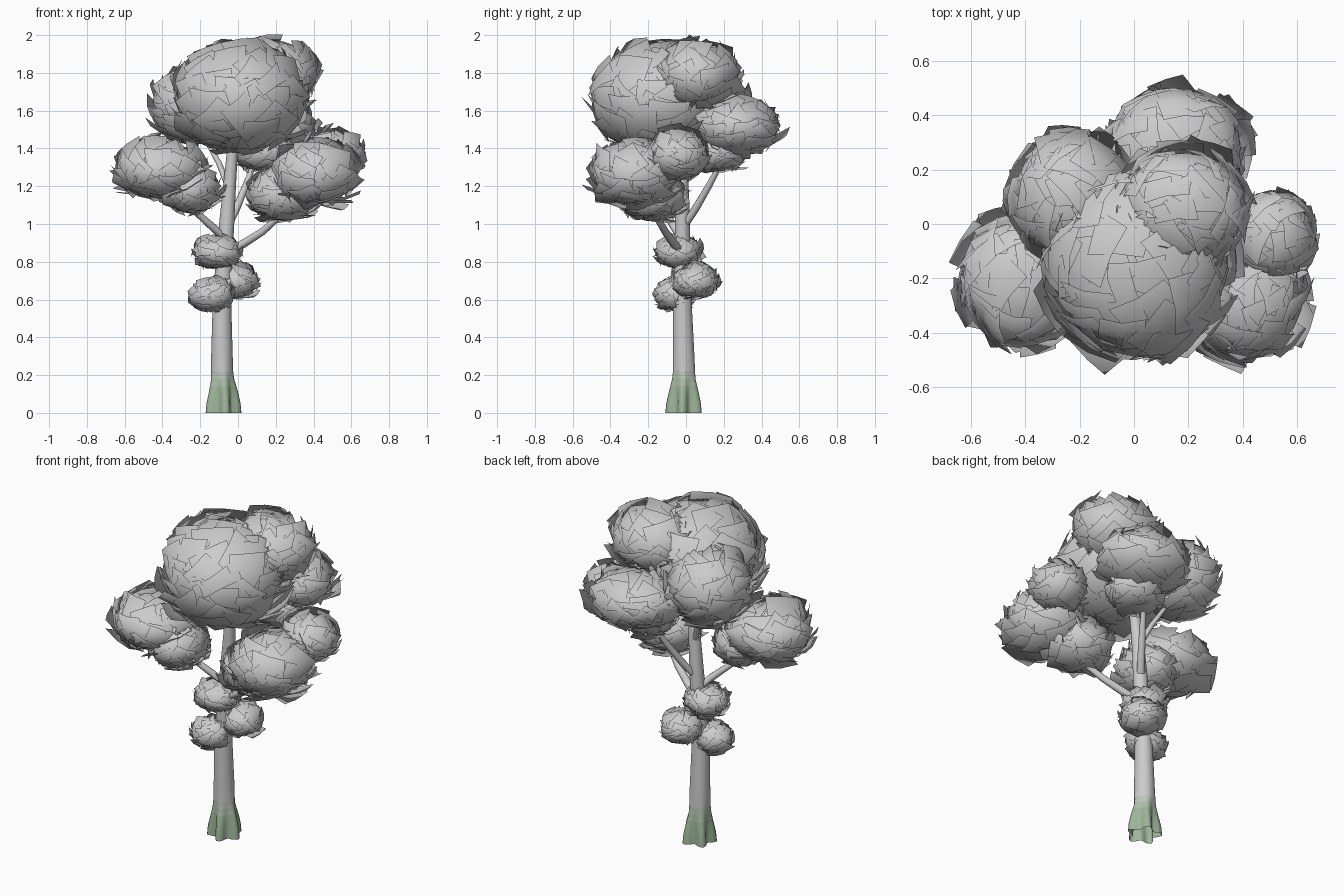
import bpy, math, random
from mathutils import Vector, Matrix

if "Cube" in bpy.data.objects:
    bpy.data.objects.remove(bpy.data.objects["Cube"])

random.seed(7)


def make_object(name, verts, faces):
    me = bpy.data.meshes.new(name)
    me.from_pydata(verts, [], faces)
    me.update()
    for p in me.polygons:
        p.use_smooth = True
    ob = bpy.data.objects.new(name, me)
    bpy.context.collection.objects.link(ob)
    return ob


def material(name, color):
    m = bpy.data.materials.new(name)
    m.diffuse_color = color
    m.use_nodes = True
    m.node_tree.nodes["Principled BSDF"].inputs["Base Color"].default_value = m.diffuse_color
    return m


def tube(name, rings, sides, lobes=5):
    """Loft of (x, y, z, radius, root lobe depth) rings along a bent path."""
    verts, faces = [], []
    pts = [Vector(r[:3]) for r in rings]
    for i, (x, y, z, r, lobe) in enumerate(rings):
        d = pts[min(i + 1, len(pts) - 1)] - pts[max(i - 1, 0)]
        q = Vector((0, 0, 1)).rotation_difference(d) if i else Matrix.Identity(3)
        for k in range(sides):
            a = 2 * math.pi * k / sides
            rr = r * (1 + lobe * (math.cos(lobes * a + 0.6) - 0.5))
            verts.append(pts[i] + q @ Vector((rr * math.cos(a), rr * math.sin(a), 0)))
    for i in range(len(rings) - 1):
        for k in range(sides):
            a, b = i * sides + k, i * sides + (k + 1) % sides
            faces.append((a, b, b + sides, a + sides))
    return make_object(name, verts, faces)


def leaf_clump(name, center, radii, size, cover=3.9):
    """Boxy ellipsoid shell of overlapping, slightly bent leaf cards."""
    c, rad = Vector(center), Vector(radii)
    mean = sum(radii) / 3
    n = int(cover * 4 * math.pi * mean ** 2 / size ** 2)
    verts, faces, normals = [], [], []
    for i in range(n):
        # Even spiral spread with jitter, pushed out to a fuller shape
        z = 1 - 2 * (i + 0.5) / n
        a = i * 2.39996 + random.uniform(-0.2, 0.2)
        s = math.sqrt(1 - z * z)
        u = Vector((s * math.cos(a), s * math.sin(a), z))
        u *= (s ** 2.5 + abs(z) ** 2.5) ** (-1 / 2.5)
        nor = Vector((u.x / rad.x, u.y / rad.y, u.z / rad.z)).normalized()
        pos = c + u * rad * random.uniform(0.84, 0.95)
        # Card frame: tangent to the shell, top edge tipped outward
        side = Vector((0, 0, 1)).cross(nor)
        side = side.normalized() if side.length > 0.05 else Vector((1, 0, 0))
        side = Matrix.Rotation(random.uniform(-0.9, 0.9), 3, nor) @ side
        tilt = Matrix.Rotation(random.uniform(-0.15, 0.6), 3, side)
        cn = tilt @ nor
        up = cn.cross(side)
        w, h = size * random.uniform(0.42, 0.62), size * random.uniform(0.42, 0.62)
        skew = random.uniform(-0.25, 0.25)
        base = len(verts)
        for v in (-1, 0, 1):
            for t in (-1, 0, 1):
                p = (pos + side * (w * t + skew * h * v) + up * h * v
                     - cn * size * 0.08 * (t * t + v * v))
                verts.append(p)
                e = p - c
                normals.append(Vector((e.x / rad.x ** 2, e.y / rad.y ** 2, e.z / rad.z ** 2)).normalized())
        for v in range(2):
            for t in range(2):
                b = base + v * 3 + t
                faces.append((b, b + 1, b + 4, b + 3))
    ob = make_object(name, verts, faces)
    # Rounded shading across the whole clump
    ob.data.normals_split_custom_set_from_vertices(normals)
    return ob


# Trunk with flared, lobed roots
trunk = tube("trunk", [
    (-0.08, -0.01, 0.00, 0.091, 0.24), (-0.08, -0.01, 0.05, 0.087, 0.23),
    (-0.08, -0.01, 0.10, 0.078, 0.18), (-0.082, -0.01, 0.14, 0.070, 0.12),
    (-0.084, -0.01, 0.18, 0.062, 0.06), (-0.085, -0.01, 0.22, 0.059, 0.02),
    (-0.085, -0.012, 0.30, 0.057, 0), (-0.085, -0.018, 0.55, 0.050, 0),
    (-0.075, -0.02, 0.80, 0.044, 0), (-0.06, -0.018, 1.00, 0.040, 0),
    (-0.045, -0.02, 1.20, 0.034, 0), (-0.03, -0.03, 1.38, 0.029, 0),
    (-0.01, -0.06, 1.60, 0.016, 0)], 30)
# Mossy green fading up into grey bark
green, grey = Vector((0.34, 0.47, 0.32)), Vector((0.65, 0.65, 0.65))
for i in range(5):
    trunk.data.materials.append(material(f"bark_{i}", (*green.lerp(grey, i / 4), 1)))
for p in trunk.data.polygons:
    p.material_index = max(0, min(4, int((p.center.z - 0.09) / 0.04)))

# Branches
branches = {
    "right_branch": [(-0.07, -0.02, 0.84, .026), (0.02, -0.06, 0.89, .023),
                     (0.13, -0.11, 0.96, .020), (0.24, -0.17, 1.06, .016), (0.36, -0.22, 1.22, .009)],
    "left_branch": [(-0.07, -0.02, 0.92, .024), (-0.13, -0.06, 0.98, .021),
                    (-0.22, -0.11, 1.06, .017), (-0.36, -0.18, 1.20, .009)],
    "back_branch": [(-0.06, -0.015, 0.98, .024), (-0.01, 0.05, 1.08, .021),
                    (0.04, 0.12, 1.20, .018), (0.12, 0.24, 1.42, .009)],
    "back_left_branch": [(-0.045, -0.02, 1.18, .018), (-0.10, 0.03, 1.32, .015),
                         (-0.20, 0.09, 1.50, .009)]}
for name, pts in branches.items():
    tube(name, [(*p, 0) for p in pts], 10)

# Foliage clumps: centre, radii, leaf size
clumps = {
    "crown_main": ((0.01, -0.14, 1.66), (0.36, 0.37, 0.30), 0.20),
    "crown_right": ((0.18, 0.06, 1.78), (0.25, 0.22, 0.185), 0.17),
    "crown_back_left": ((-0.23, 0.10, 1.62), (0.23, 0.23, 0.21), 0.17),
    "back_clump": ((0.15, 0.27, 1.51), (0.26, 0.23, 0.16), 0.16),
    "back_clump_low": ((0.14, 0.17, 1.38), (0.16, 0.15, 0.11), 0.12),
    "left_clump": ((-0.41, -0.21, 1.28), (0.24, 0.24, 0.16), 0.16),
    "left_clump_low": ((-0.25, -0.20, 1.18), (0.15, 0.18, 0.13), 0.13),
    "right_front_clump": ((0.41, -0.27, 1.26), (0.23, 0.23, 0.18), 0.16),
    "right_clump": ((0.51, -0.04, 1.36), (0.155, 0.16, 0.13), 0.13),
    "right_clump_low": ((0.24, -0.18, 1.15), (0.19, 0.18, 0.14), 0.13),
    "trunk_tuft_top": ((-0.11, -0.04, 0.845), (0.125, 0.12, 0.085), 0.09),
    "trunk_tuft_left": ((-0.14, -0.06, 0.62), (0.115, 0.10, 0.085), 0.09),
    "trunk_tuft_right": ((-0.01, 0.05, 0.69), (0.115, 0.12, 0.09), 0.09)}
for name, (c, r, s) in clumps.items():
    leaf_clump(name, c, r, s)
